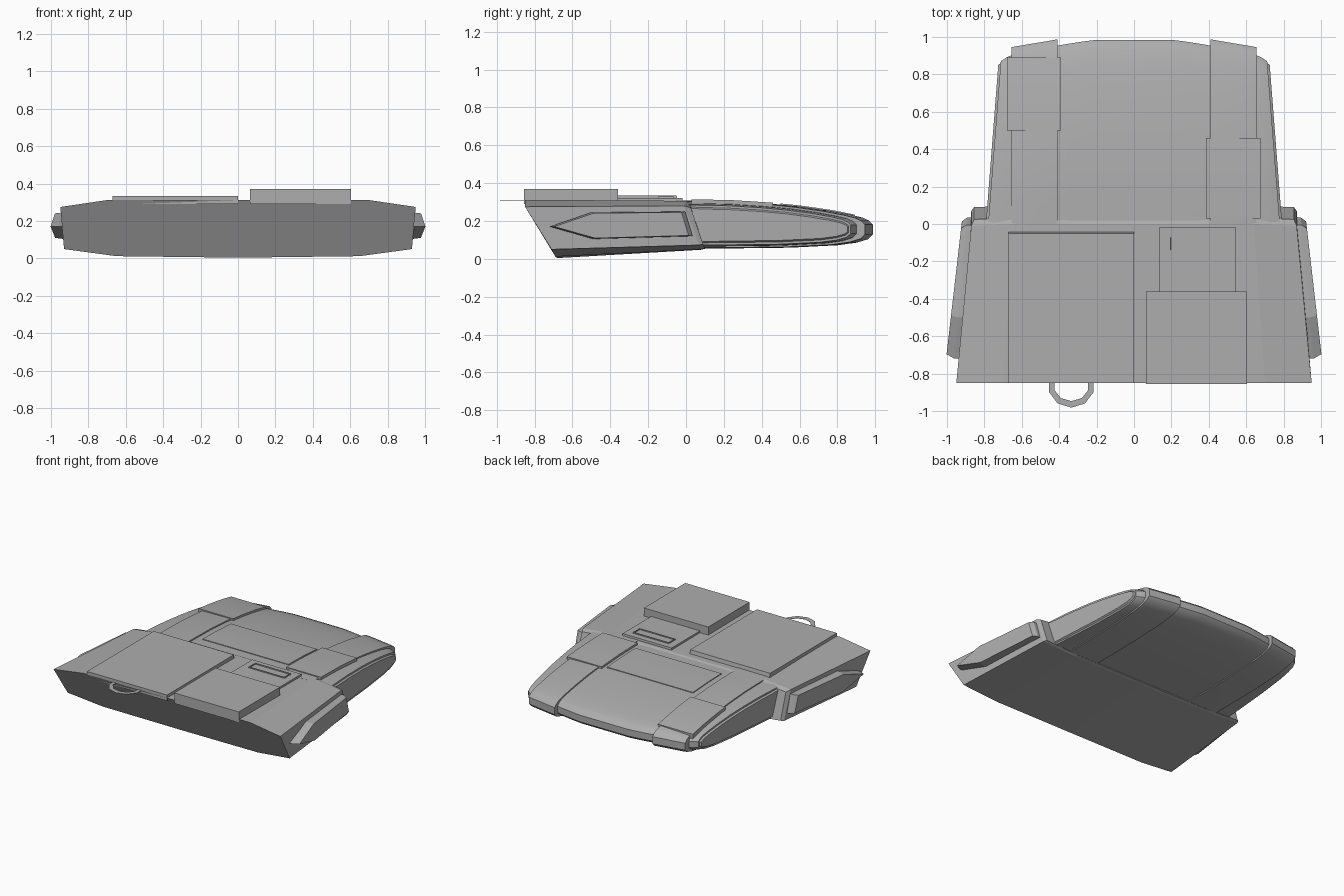
import bpy, bmesh, math
from mathutils import Vector

cube = bpy.data.objects.get("Cube")
if cube:
    bpy.data.objects.remove(cube, do_unlink=True)

GREY = (0.42, 0.42, 0.42, 1)
mat = bpy.data.materials.new("hull grey")
mat.use_nodes = True
mat.diffuse_color = GREY
bsdf = mat.node_tree.nodes["Principled BSDF"]
bsdf.inputs["Base Color"].default_value = GREY
bsdf.inputs["Roughness"].default_value = 0.7


def finish(bm, name, smooth=False):
    bmesh.ops.recalc_face_normals(bm, faces=bm.faces)
    mesh = bpy.data.meshes.new(name)
    bm.to_mesh(mesh)
    bm.free()
    mesh.materials.append(mat)
    ob = bpy.data.objects.new(name, mesh)
    bpy.context.collection.objects.link(ob)
    if smooth:
        bpy.ops.object.select_all(action='DESELECT')
        ob.select_set(True)
        bpy.context.view_layer.objects.active = ob
        bpy.ops.object.shade_smooth_by_angle(angle=math.radians(30))
    return ob


def loft(rings):
    """Skin closed rings of equal length and cap both ends."""
    bm = bmesh.new()
    vs = [[bm.verts.new(p) for p in r] for r in rings]
    n = len(vs[0])
    for a, b in zip(vs, vs[1:]):
        for i in range(n):
            j = (i + 1) % n
            bm.faces.new((a[i], a[j], b[j], b[i]))
    bm.faces.new(vs[0])
    bm.faces.new(vs[-1])
    return bm


def slab(name, x0, x1, y0, y1, z0, z1, slope=0.0):
    """Box whose rear edge can lean in towards the top."""
    ring = [(y0, z0), (y1, z0), (y1 - slope, z1), (y0, z1)]
    return finish(loft([[(x, y, z) for y, z in ring] for x in (x0, x1)]), name)


# Front hull: wide wedge with chamfered shoulders and a raked face
def section(half):
    return half + [(-x, y, z) for x, y, z in reversed(half) if x > 0]


front = section([(0, -.85, .312), (.70, -.85, .312), (.95, -.85, .275),
                 (.93, -.71, .05), (.65, -.69, .012), (0, -.68, .004)])
shoulder = section([(0, .0, .306), (.64, .0, .306), (.87, -.01, .28),
                    (.87, .07, .073), (.6, .08, .05), (0, .08, .048)])
back = section([(0, .03, .295), (.63, .03, .295), (.855, .025, .27),
                (.855, .09, .078), (.59, .1, .055), (0, .1, .053)])
finish(loft([front, shoulder, back]), "front_hull")

# Side pods: chamfered pointed plates on both flanks
pod = [(-.72, .17), (-.50, .245), (-.005, .25), (.035, .12), (-.49, .105)]
cy, cz = -.32, .178
for s, side in ((1, "left"), (-1, "right")):
    def ring(k, x_at):
        pts = [(cy + (y - cy) * k, cz + (z - cz) * k) for y, z in pod]
        return [(s * x_at(y), y, z) for y, z in pts]
    inner = ring(1, lambda y: .84 - .09 * y)
    rim = ring(1, lambda y: .895 - .09 * y)
    outer = ring(.94, lambda y: .922 - .115 * y)
    finish(loft([inner, rim, outer]), side + "_side_pod")

# Rear hull: long profile running over the top, round the nose and back below
TOP = [(-.05, .300), (.1, .299), (.25, .296), (.45, .284), (.6, .270),
       (.75, .250), (.86, .231), (.93, .215), (.965, .2)]
NOSE = [(.985, .18), (.985, .13)]
UNDER = [(.96, .107), (.9, .09), (.8, .077), (.55, .065), (.3, .062), (.02, .062)]
PROFILE = TOP + NOSE + UNDER
MID = .165


def hull_ring(x, end, k, taper=0.0):
    pts = []
    for y, z in PROFILE:
        y = y * end / .985 if y > 0 else y
        pts.append((x * (1 - taper * y), y, MID + (z - MID) * k))
    return pts


stations = [(.78, .87, .88), (.74, .895, .93), (.66, .92, .96), (.5, .945, .98),
            (.4, .962, .99), (.3, .976, 1), (.22, .985, 1)]
rings = [hull_ring(-x, e, k, .1) for x, e, k in stations]
rings += [hull_ring(x, e, k, .1) for x, e, k in reversed(stations)]
bm = loft(rings)
bmesh.ops.recalc_face_normals(bm, faces=bm.faces)
caps = [f for f in bm.faces if len(f.verts) > 6]
# Raised flank panels framed by a narrow step
bmesh.ops.inset_individual(bm, faces=caps, thickness=.012, depth=0)
bmesh.ops.inset_individual(bm, faces=caps, thickness=.008, depth=.012)
finish(bm, "rear_hull", True)

# Straps wrapping the rear hull from top to underside
for s, side in ((1, "left"), (-1, "right")):
    strap = [hull_ring(s * .41, .987, 1.06), hull_ring(s * .63, .95, 1.05),
             hull_ring(s * .655, .945, 1.02)]
    finish(loft(strap), side + "_strap", True)


# Curved covers that follow the top of the rear hull
def top_z(y):
    for (a, za), (b, zb) in zip(TOP, TOP[1:]):
        if a <= y <= b:
            return za + (zb - za) * (y - a) / (b - a)
    return TOP[-1][1]


def cover(name, x0, x1, y0, y1, k, lift):
    ys = [y0 + (y1 - y0) * i / 6 for i in range(7)]
    crest = [(y, MID + (top_z(y) - MID) * k + lift) for y in ys]
    ring = crest + [(y, z - .035) for y, z in reversed(crest)]
    finish(loft([[(x, y, z) for y, z in ring] for x in (x0, x1)]), name, True)


cover("left_strap_cover", .385, .675, .03, .46, 1.06, .006)
cover("right_strap_cover", -.68, -.39, .50, .89, 1.06, .006)
cover("rear_center_panel", -.36, .36, .09, .43, 1.0, .005)

# Deck plates on the front hull
slab("deck_hatch", -.67, 0, -.85, -.04, .29, .334, .01)
slab("deck_box", .065, .605, -.855, -.36, .29, .37)
slab("deck_step", .135, .545, -.40, -.015, .28, .322, .005)

# Latch: rim with a sunken floor
bm = bmesh.new()
bmesh.ops.create_cube(bm, size=1)
for v in bm.verts:
    v.co = Vector((.34 + v.co.x * .30, -.105 + v.co.y * .08, .318 + v.co.z * .024))
lid = [f for f in bm.faces if f.normal.z > .9]
bmesh.ops.inset_individual(bm, faces=lid, thickness=.009, depth=0)
bmesh.ops.inset_individual(bm, faces=lid, thickness=.001, depth=-.007)
finish(bm, "latch")

# Flat tow ring at the front lip
bm = bmesh.new()
loops = []
for r, ry in ((.125, .12), (.095, .085)):
    for z in (.309, .312):
        loops.append([bm.verts.new((-.335 + r * math.sin(i * math.pi / 5),
                                    -.862 - ry * math.cos(i * math.pi / 5), z))
                      for i in range(10)])
order = [loops[0], loops[1], loops[3], loops[2], loops[0]]
for a, b in zip(order, order[1:]):
    for i in range(10):
        j = (i + 1) % 10
        bm.faces.new((a[i], a[j], b[j], b[i]))
finish(bm, "tow_ring")
